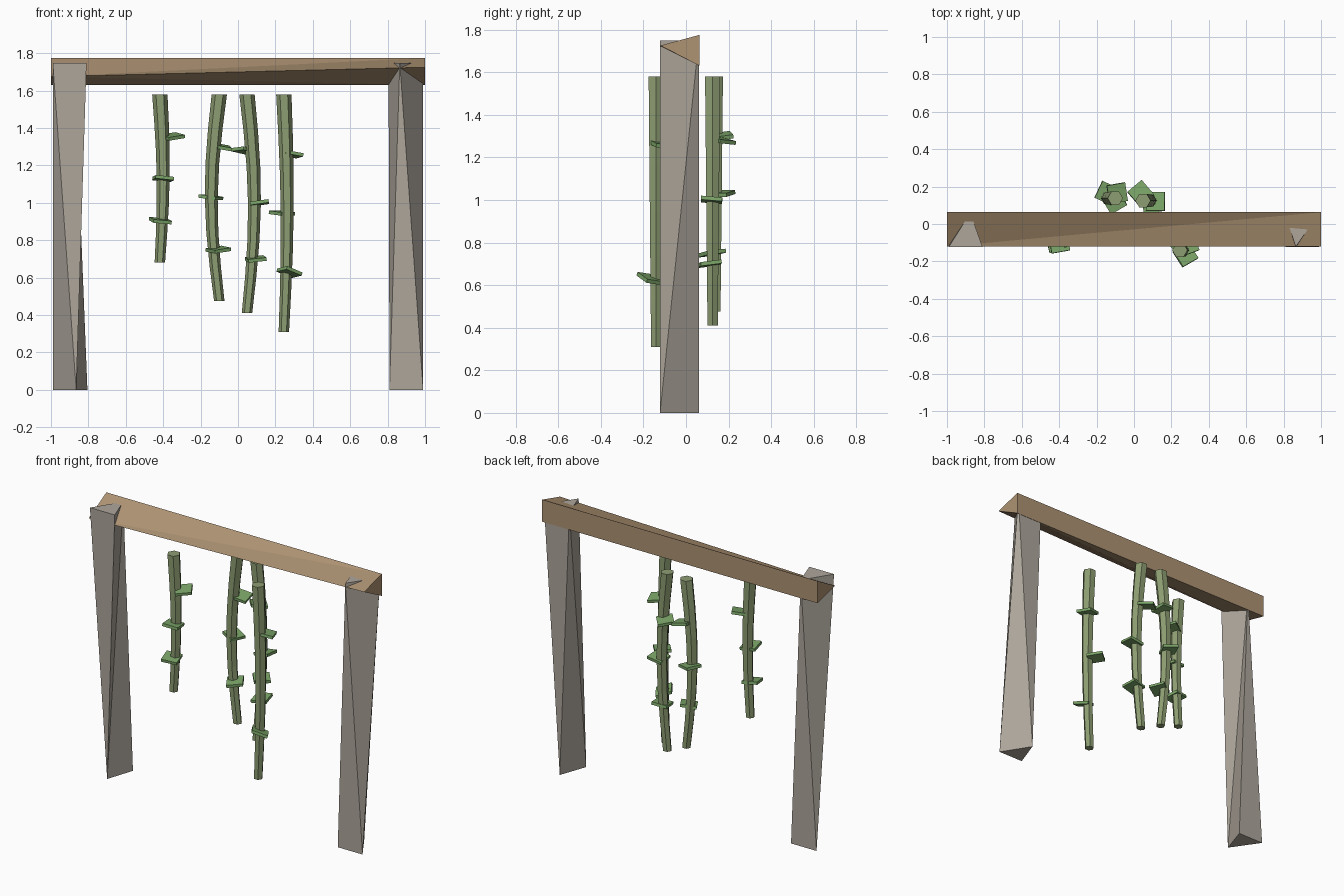
import bpy, bmesh, math
from mathutils import Matrix, Euler, Vector

if "Cube" in bpy.data.objects:
    bpy.data.objects.remove(bpy.data.objects["Cube"])


def material(name, rgb):
    m = bpy.data.materials.new(name)
    m.diffuse_color = (*rgb, 1)
    m.use_nodes = True
    m.node_tree.nodes["Principled BSDF"].inputs["Base Color"].default_value = m.diffuse_color
    return m


WOOD = material("beam_wood", (0.42, 0.29, 0.17))
POST = material("post_wood", (0.42, 0.38, 0.33))
VINE = material("vine_green", (0.27, 0.34, 0.17))
LEAF = material("leaf_green", (0.20, 0.38, 0.14))


def finish(bm, name, mat):
    bmesh.ops.recalc_face_normals(bm, faces=bm.faces)
    me = bpy.data.meshes.new(name)
    bm.to_mesh(me)
    bm.free()
    me.materials.append(mat)
    ob = bpy.data.objects.new(name, me)
    bpy.context.collection.objects.link(ob)
    return ob


def solid(name, verts, faces, mat):
    bm = bmesh.new()
    vs = [bm.verts.new(v) for v in verts]
    for f in faces:
        bm.faces.new([vs[i] for i in f])
    return finish(bm, name, mat)


# crossbeam: slightly twisted triangular prism
beam = [(-1, -.12, 1.675), (-1, .063, 1.775), (-1, .063, 1.63),
        (1, -.12, 1.725), (1, .063, 1.775), (1, .063, 1.63)]
solid("crossbeam", beam,
      [(0, 1, 2), (3, 5, 4), (0, 3, 4), (0, 4, 1), (1, 4, 5, 2), (0, 2, 5), (0, 5, 3)], WOOD)

# posts: triangular columns twisted half a step from bottom to top
H, F, B = 1.748, -.122, .06
left = [(-.99, F, H), (-.81, F, H), (-.875, B, H),
        (-.865, F, 0), (-.99, B, 0), (-.805, B, 0)]
caps = [(0, 1, 2), (3, 5, 4)]
solid("left_post", left,
      caps + [(0, 3, 1), (1, 3, 2), (2, 3, 5), (0, 4, 3), (0, 2, 4), (2, 5, 4)], POST)
right = [(-x, y, H - z) for x, y, z in left]
solid("right_post", right,
      caps + [(0, 3, 1), (1, 3, 5), (1, 5, 2), (0, 4, 3), (0, 2, 4), (2, 5, 4)], POST)


# hanging vines: bowed six-sided stems
def vine(name, x, y, bow, bottom, top=1.58, r=.041, steps=6):
    bm = bmesh.new()
    rings = []
    for i in range(steps + 1):
        t = i / steps
        cx = x + bow * math.sin(math.pi * t)
        z = top + (bottom - top) * t
        rr = r * (1 - .32 * t)
        rings.append([bm.verts.new((cx + rr * math.cos(k * math.pi / 3),
                                    y + rr * math.sin(k * math.pi / 3), z)) for k in range(6)])
    for a, b in zip(rings, rings[1:]):
        for k in range(6):
            bm.faces.new((a[k], a[(k + 1) % 6], b[(k + 1) % 6], b[k]))
    bm.faces.new(rings[0])
    bm.faces.new(rings[-1])
    finish(bm, name, VINE)


for i, args in enumerate([(-.418, -.07, .018, .68), (-.1, .138, -.043, .475),
                          (.048, .125, .04, .41), (.245, -.14, .018, .31)], 1):
    vine(f"vine_{i}", *args)


# leaves: thin tilted slabs (x, y, z, yaw, tilt about x, tilt about y in degrees)
leaves = [(-.352, -.06, 1.355, 30, 8, -8), (-.40, -.10, 1.13, 10, -6, 6), (-.415, -.095, .905, 15, 8, 5),
          (-.09, .165, 1.30, 10, 8, 10), (-.145, .165, 1.03, 65, 8, 0), (-.105, .12, .75, 30, 6, -8),
          (.035, .165, 1.28, 40, -5, 10), (.115, .12, 1.0, 0, -5, -8), (.095, .11, .70, 10, 7, -6),
          (.285, -.11, 1.26, 20, -6, 10), (.235, -.09, .945, 40, 5, 0), (.275, -.165, .63, 30, -8, 20)]
for i, (x, y, z, yaw, tx, ty) in enumerate(leaves, 1):
    bm = bmesh.new()
    rot = Euler((math.radians(tx), math.radians(ty), math.radians(yaw))).to_matrix().to_4x4()
    bmesh.ops.create_cube(bm, size=1, matrix=Matrix.Translation(Vector((x, y, z))) @ rot
                          @ Matrix.Diagonal((.1, .1, .018, 1)))
    finish(bm, f"leaf_{i}", LEAF)
